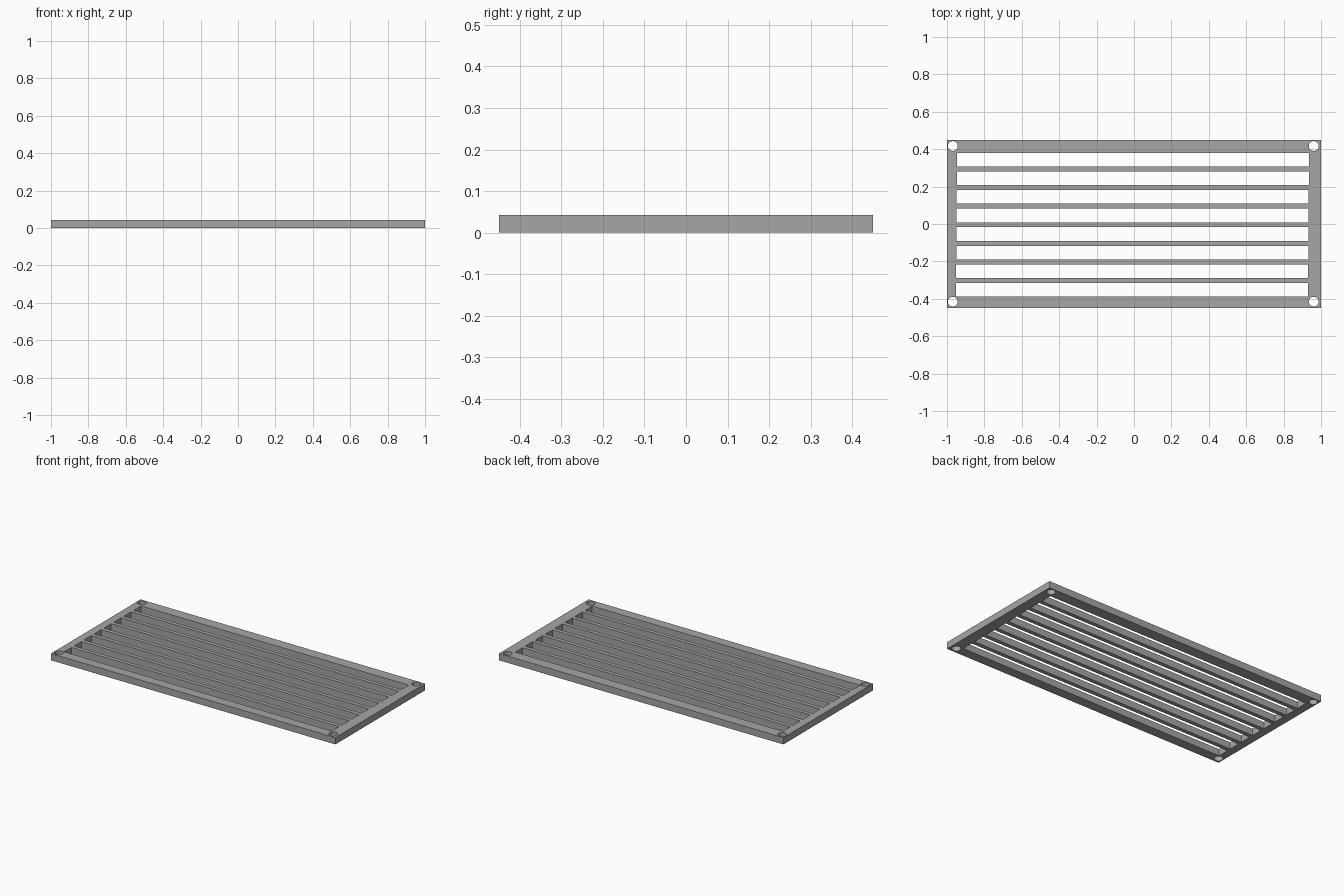
import bpy
from math import cos, sin, tau

default_cube = bpy.data.objects.get("Cube")
if default_cube:
    bpy.data.objects.remove(default_cube, do_unlink=True)

WIDTH, DEPTH, THICKNESS = 2.0, 0.9, 0.043
SLOTS, PITCH, SLOT_LENGTH, SLOT_DEPTH = 8, 0.0992, 1.882, 0.073
HOLE_RADIUS, HOLE_SIDES = 0.026, 32

# Plain grey metal
metal = bpy.data.materials.new("grey_metal")
metal.use_nodes = True
metal.diffuse_color = (0.38, 0.38, 0.38, 1)
metal.node_tree.nodes["Principled BSDF"].inputs["Base Color"].default_value = metal.diffuse_color

# Flat outline; inner loops become openings when the curve is filled
outline = bpy.data.curves.new("grille_outline", "CURVE")
outline.dimensions = "2D"
outline.fill_mode = "BOTH"
outline.extrude = THICKNESS / 2


def add_loop(points):
    spline = outline.splines.new("POLY")
    spline.points.add(len(points) - 1)
    for point, (x, y) in zip(spline.points, points):
        point.co = (x, y, 0, 1)
    spline.use_cyclic_u = True


def rectangle(cx, cy, w, d):
    return [(cx + sx * w / 2, cy + sy * d / 2)
            for sx, sy in ((-1, -1), (1, -1), (1, 1), (-1, 1))]


# Outer frame
add_loop(rectangle(0, 0, WIDTH, DEPTH))

# Long vent slots, set slightly off centre
for i in range(SLOTS):
    y = (i - (SLOTS - 1) / 2) * PITCH - 0.004
    add_loop(rectangle(-0.008 + 0.006 * y, y, SLOT_LENGTH, SLOT_DEPTH))

# Corner screw holes
for sx in (-1, 1):
    for sy in (-1, 1):
        cx, cy = sx * 0.965 - 0.004, sy * 0.416 + 0.001
        add_loop([(cx + HOLE_RADIUS * cos(tau * k / HOLE_SIDES),
                   cy + HOLE_RADIUS * sin(tau * k / HOLE_SIDES))
                  for k in range(HOLE_SIDES)])

# Turn the filled outline into the solid grille
source = bpy.data.objects.new("grille_source", outline)
bpy.context.collection.objects.link(source)
bpy.context.view_layer.update()
evaluated = source.evaluated_get(bpy.context.evaluated_depsgraph_get())
mesh = bpy.data.meshes.new_from_object(evaluated)
bpy.data.objects.remove(source, do_unlink=True)

mesh.name = "vent_grille"
mesh.materials.clear()
mesh.materials.append(metal)
for polygon in mesh.polygons:
    polygon.use_smooth = False
    polygon.material_index = 0
grille = bpy.data.objects.new("vent_grille", mesh)
grille.location.z = THICKNESS / 2
bpy.context.collection.objects.link(grille)
